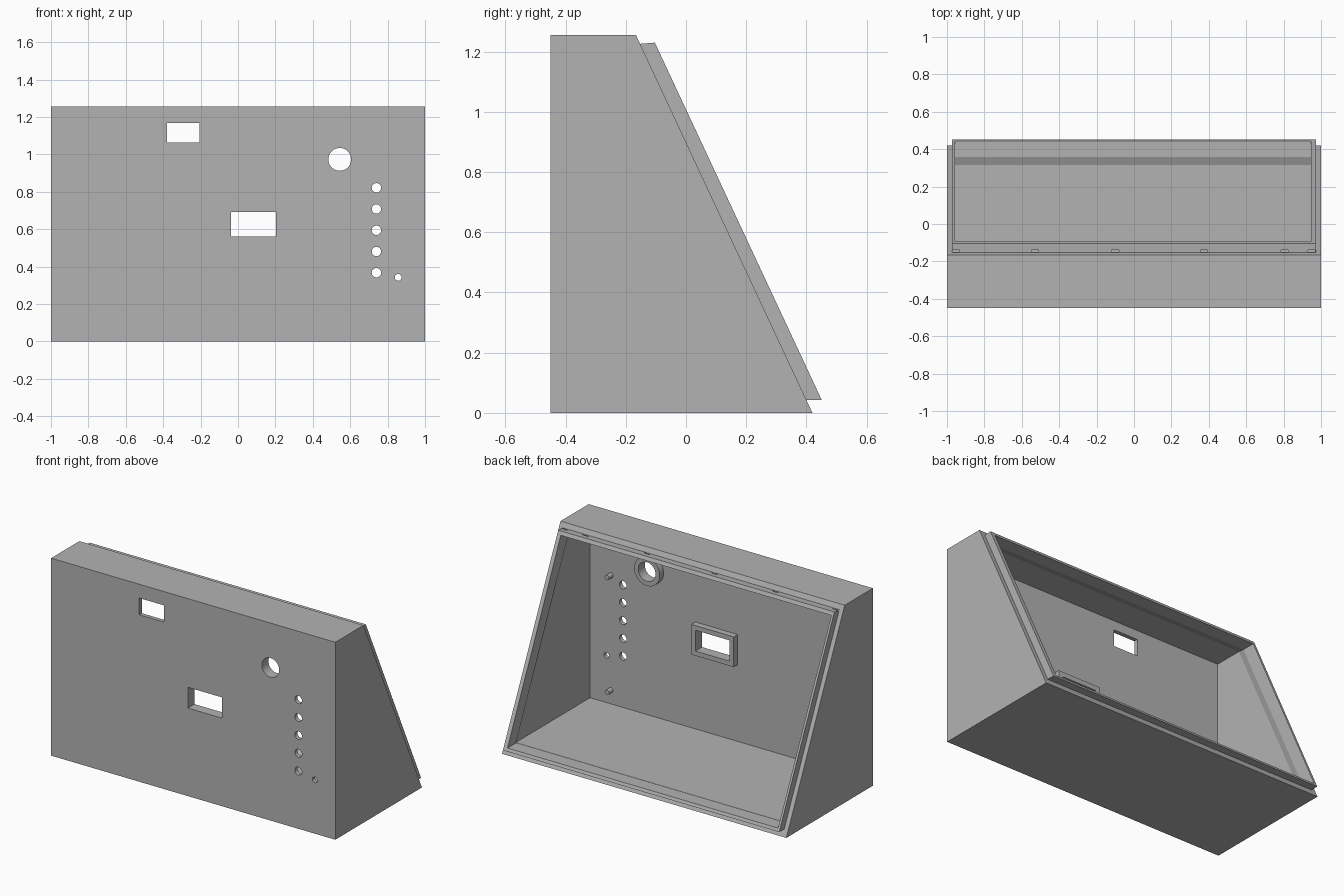
import bpy, bmesh, math

cube = bpy.data.objects.get("Cube")
if cube:
    bpy.data.objects.remove(cube, do_unlink=True)

grey = bpy.data.materials.new("matte_grey")
grey.use_nodes = True
COLOUR = (0.45, 0.45, 0.45, 1)
grey.diffuse_color = COLOUR
grey.node_tree.nodes["Principled BSDF"].inputs["Base Color"].default_value = COLOUR

FRONT, INNER = -0.45, -0.424   # front panel faces
WALL, FLOOR, CEIL, TOP = 0.972, 0.042, 1.226, 1.256


def slope(z):
    """Depth of the slanted rear plane at height z."""
    return 0.42 - 0.467 * z


def add_loft(bm, rings, closed=False):
    """Skin a list of point rings; cap the ends unless closed."""
    loops = [[bm.verts.new(p) for p in ring] for ring in rings]
    pairs = list(zip(loops, loops[1:]))
    if closed:
        pairs.append((loops[-1], loops[0]))
    else:
        bm.faces.new(loops[0])
        bm.faces.new(loops[-1])
    for a, b in pairs:
        n = len(a)
        for i in range(n):
            j = (i + 1) % n
            bm.faces.new((a[i], a[j], b[j], b[i]))


def make(name, bm):
    bmesh.ops.recalc_face_normals(bm, faces=bm.faces)
    mesh = bpy.data.meshes.new(name)
    bm.to_mesh(mesh)
    bm.free()
    mesh.materials.append(grey)
    obj = bpy.data.objects.new(name, mesh)
    bpy.context.scene.collection.objects.link(obj)
    return obj


def loft(name, rings, closed=False):
    bm = bmesh.new()
    add_loft(bm, rings, closed)
    return make(name, bm)


def cut(obj, cutter):
    """Subtract the cutter, bake the result and discard the cutter."""
    mod = obj.modifiers.new("cut", 'BOOLEAN')
    mod.operation, mod.solver, mod.object = 'DIFFERENCE', 'EXACT', cutter
    cutter.hide_render = True
    bpy.context.view_layer.update()
    graph = bpy.context.evaluated_depsgraph_get()
    mesh = bpy.data.meshes.new_from_object(obj.evaluated_get(graph))
    obj.modifiers.clear()
    obj.data = mesh
    bpy.data.objects.remove(cutter, do_unlink=True)


def smooth(obj):
    obj.data.shade_smooth()
    obj.data.set_sharp_from_angle(angle=math.radians(30))


def circle(x, z, r, y, n=32):
    return [(x + r * math.cos(2 * math.pi * i / n), y,
             z + r * math.sin(2 * math.pi * i / n)) for i in range(n)]


def rect(x0, x1, z0, z1, y):
    return [(x0, y, z0), (x1, y, z0), (x1, y, z1), (x0, y, z1)]


def side_prism(name, profile, half):
    return loft(name, [[(x, y, z) for y, z in profile] for x in (-half, half)])


# Wedge-shaped case with an open, slanted back
case = side_prism("case", [(FRONT, 0), (slope(0), 0), (slope(TOP), TOP), (FRONT, TOP)], 1)
cut(case, side_prism("cavity", [(INNER, FLOOR), (0.7, FLOOR), (0.7, CEIL), (INNER, CEIL)], WALL))

# Panel openings: socket, display, dial, button column, small indicator
socket = (-0.38, -0.207, 1.062, 1.168)
display = (-0.037, 0.202, 0.56, 0.692)
dial = (0.544, 0.973)
holes = [(0.74, 0.367 + 0.1135 * i, 0.025) for i in range(5)]
holes += [(0.856, 0.342, 0.018), (*dial, 0.061)]
bm = bmesh.new()
for box in (socket, display):
    add_loft(bm, [rect(*box, y) for y in (-0.5, -0.35)])
for x, z, r in holes:
    add_loft(bm, [circle(x, z, r, y) for y in (-0.5, -0.35)])
cut(case, make("panel_cutter", bm))
smooth(case)

# Raised surrounds behind the display and the dial
x0, x1, z0, z1 = display
outer = (x0 - 0.03, x1 + 0.03, z0 - 0.03, z1 + 0.03)
back = INNER + 0.04
loft("display_surround", [rect(*outer, INNER), rect(*outer, back),
                          rect(*display, back), rect(*display, INNER)], True)
collar = loft("dial_collar", [circle(*dial, r, y) for r, y in
                              ((0.09, INNER), (0.09, back), (0.061, back), (0.061, INNER))], True)
smooth(collar)

# Mounting pegs
for name, z in (("upper_peg", 0.86), ("lower_peg", 0.13)):
    peg = loft(name, [circle(0.825, z, 0.016, y, 20) for y in (INNER, INNER + 0.04)])
    smooth(peg)


def lip_ring(x0, x1, z0, z1, d):
    """Rectangle lying parallel to the slanted back, offset by d."""
    return [(x, slope(z) + d, z) for x, z in ((x0, z0), (x1, z0), (x1, z1), (x0, z1))]


# Thin lip around the back opening, with a ramp leading into the walls
wall = (-WALL, WALL, FLOOR, CEIL)
inner = (-0.957, 0.946, 0.06, 1.208)
lip = loft("rear_lip", [
    lip_ring(*wall, -0.085),
    lip_ring(*wall, 0),
    lip_ring(-WALL, WALL, FLOOR, 1.23, 0.051),
    lip_ring(*inner, 0.051),
    lip_ring(*inner, -0.035)], True)

# Small catch notches along the top of the lip
bm = bmesh.new()
for x in (-0.953, -0.53, -0.1, 0.375, 0.805, 0.95):
    add_loft(bm, [rect(x - 0.019, x + 0.019, 1.216, 1.25, y) for y in (-0.149, -0.138)])
cut(lip, make("notch_cutter", bm))
